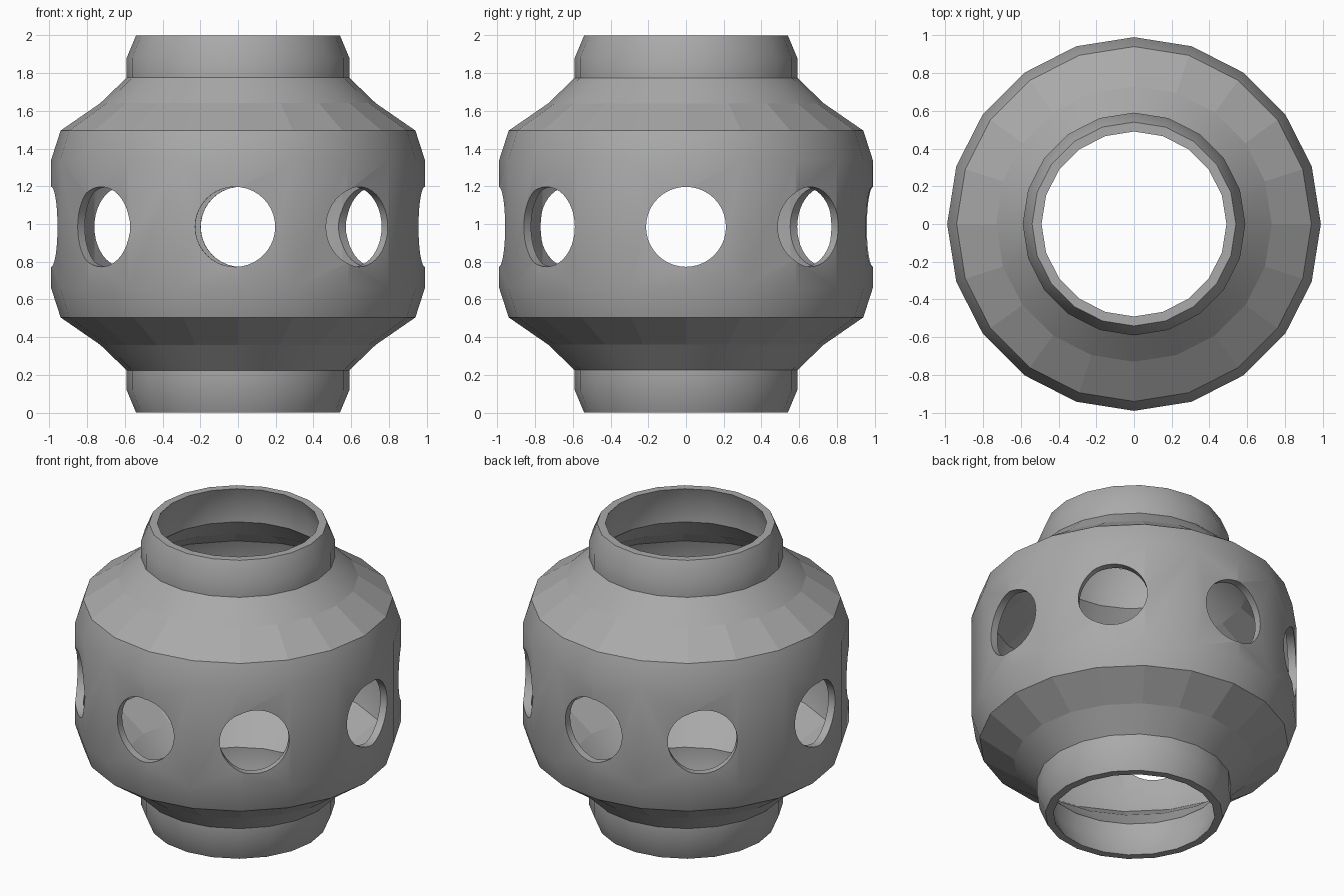
import bpy, bmesh
from math import sin, cos, pi, radians
from mathutils import Matrix

if "Cube" in bpy.data.objects:
    bpy.data.objects.remove(bpy.data.objects["Cube"], do_unlink=True)

SIDES = 20
MID = 1.0

# Grey casting material
grey = bpy.data.materials.new("grey metal")
grey.use_nodes = True
colour = (0.4, 0.4, 0.4, 1)
grey.diffuse_color = colour
grey.node_tree.nodes["Principled BSDF"].inputs["Base Color"].default_value = colour

# Half profiles (radius, height above the middle), mirrored to full height
outer = [(0.54, 1.0), (0.59, 0.88), (0.59, 0.775), (0.73, 0.64), (0.94, 0.495), (0.99, 0.34)]
inner = [(0.49, 1.0), (0.54, 0.87), (0.54, 0.755), (0.70, 0.60), (0.90, 0.46), (0.94, 0.33)]


def full(half):
    return [(r, MID + h) for r, h in half] + [(r, MID - h) for r, h in reversed(half)]


def add_object(name, bm):
    bmesh.ops.recalc_face_normals(bm, faces=bm.faces)
    mesh = bpy.data.meshes.new(name)
    bm.to_mesh(mesh)
    bm.free()
    mesh.materials.append(grey)
    obj = bpy.data.objects.new(name, mesh)
    bpy.context.collection.objects.link(obj)
    return obj


# Hollow shell: closed wall profile revolved around z
bm = bmesh.new()
rings = []
for r, z in full(outer) + full(inner)[::-1]:
    angles = [2 * pi * i / SIDES for i in range(SIDES)]
    rings.append([bm.verts.new((r * cos(a), r * sin(a), z)) for a in angles])
for k, ring in enumerate(rings):
    after = rings[(k + 1) % len(rings)]
    for i in range(SIDES):
        j = (i + 1) % SIDES
        bm.faces.new((ring[i], ring[j], after[j], after[i]))
shell = add_object("hollow_shell", bm)

# Round ports: one drill per opposite pair, all in one cutter list
for n, azimuth in enumerate((0, 42.3, 89.1, 131)):
    bm = bmesh.new()
    turn = Matrix.Rotation(radians(azimuth), 4, "Z") @ Matrix.Rotation(pi / 2, 4, "Y")
    bmesh.ops.create_cone(bm, cap_ends=True, segments=40, radius1=0.212, radius2=0.212,
                          depth=2.4, matrix=Matrix.Translation((0, 0, 0.985)) @ turn)
    drill = add_object(f"port_drill_{n + 1}", bm)
    drill.hide_render = True
    cut = shell.modifiers.new("port cut", "BOOLEAN")
    cut.operation = "DIFFERENCE"
    cut.solver = "EXACT"
    cut.object = drill
    bpy.context.view_layer.objects.active = shell
    bpy.ops.object.modifier_apply(modifier=cut.name)
    bpy.data.objects.remove(drill, do_unlink=True)

# Smooth barrel and necks with crisp rims, faceted shoulder rings
for obj in bpy.context.selected_objects:
    obj.select_set(False)
shell.select_set(True)
bpy.context.view_layer.objects.active = shell
bpy.ops.object.shade_smooth_by_angle(angle=radians(30))
for face in shell.data.polygons:
    height = abs(face.center.z - MID)
    if 0.5 < height < 0.63:
        face.use_smooth = False
